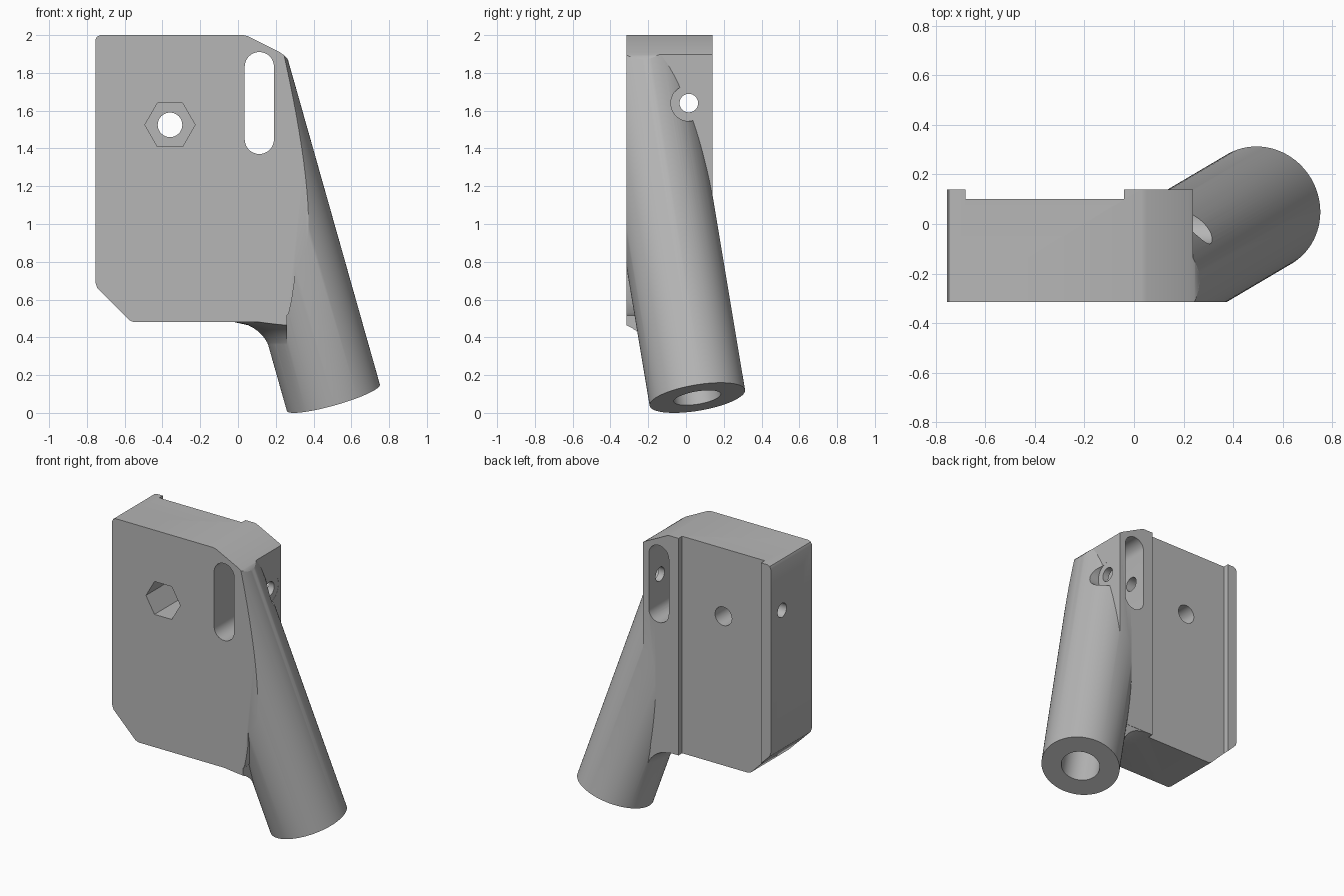
import bpy, bmesh, math
from mathutils import Vector

cube = bpy.data.objects.get("Cube")
if cube:
    bpy.data.objects.remove(cube, do_unlink=True)

grey = bpy.data.materials.new("plain grey")
grey.use_nodes = True
colour = (0.47, 0.47, 0.47, 1)
grey.diffuse_color = colour
grey.node_tree.nodes["Principled BSDF"].inputs["Base Color"].default_value = colour

BASE = Vector((0.505, 0.06, 0.08))               # centre of the tube's lower end
AXIS = Vector((-0.283, -0.167, 1)).normalized()  # direction the tube leans
TURN = Vector((0, 0, 1)).rotation_difference(AXIS)
RADIUS = 0.256
FRONT, BACK = -0.315, 0.14


def loft(name, rings):
    """Closed solid through rings of equal point count."""
    bm = bmesh.new()
    loops = [[bm.verts.new(p) for p in ring] for ring in rings]
    n = len(loops[0])
    for a, b in zip(loops, loops[1:]):
        for i in range(n):
            j = (i + 1) % n
            bm.faces.new((a[i], a[j], b[j], b[i]))
    bm.faces.new(loops[0][::-1])
    bm.faces.new(loops[-1])
    bmesh.ops.recalc_face_normals(bm, faces=bm.faces)
    mesh = bpy.data.meshes.new(name)
    bm.to_mesh(mesh)
    bm.free()
    mesh.materials.append(grey)
    obj = bpy.data.objects.new(name, mesh)
    bpy.context.collection.objects.link(obj)
    return obj


def prism(name, profile, y0, y1):
    return loft(name, [[(x, y, z) for x, z in profile] for y in (y0, y1)])


def box(name, x0, x1, y0, y1, z0, z1):
    return prism(name, [(x0, z0), (x1, z0), (x1, z1), (x0, z1)], y0, y1)


def rod(name, start, direction, length, radius, sides=64):
    q = Vector((0, 0, 1)).rotation_difference(direction)
    circle = [q @ Vector((radius * math.cos(a), radius * math.sin(a), 0))
              for a in (math.tau * i / sides for i in range(sides))]
    return loft(name, [[start + direction * d + p for p in circle] for d in (0, length)])


def combine(target, other, operation):
    mod = target.modifiers.new(operation, 'BOOLEAN')
    mod.operation, mod.solver, mod.object = operation, 'EXACT', other
    bpy.context.view_layer.objects.active = target
    bpy.ops.object.modifier_apply(modifier=mod.name)
    bpy.data.objects.remove(other, do_unlink=True)


# Block with cut corner; oversize at front and top, trimmed below
body = prism("bracket_body", [
    (-0.755, 2.1), (-0.755, 0.69), (-0.745, 0.66), (-0.575, 0.49), (-0.55, 0.48),
    (0.2, 0.48), (0.245, 0.495), (0.27, 0.53), (0.285, 0.6), (0.3, 0.7),
    (0.3, 0.82), (0.237, 1.05), (0.237, 2.1)], FRONT - 0.05, BACK)

# Leaning tube
combine(body, rod("tube", BASE, AXIS, 2.1, RADIUS, 96), 'UNION')

# Concave flare joining the tube to the underside of the block
BLEND = 0.14
rings = []
for k in range(11):
    t = min(k / 9, 1)
    z = 0.48 - BLEND * (1 - t) + (0.04 if k == 10 else 0)
    r = RADIUS - 0.002 + BLEND * (1 - math.sqrt(1 - t * t))
    ring = []
    for i in range(96):
        a = math.tau * i / 96
        p = BASE + TURN @ Vector((r * math.cos(a), r * math.sin(a), 0))
        ring.append(p + AXIS * ((z - p.z) / AXIS.z))
    rings.append(ring)
flare = loft("flare", rings)
combine(flare, box("flare_limit", -0.3, 0.26, -0.5, BACK - 0.002, 0.2, 0.6), 'INTERSECT')
combine(body, flare, 'UNION')

# Trim everything to the flat front and the sloping top
combine(body, prism("outline", [
    (-0.9, -0.2), (1, -0.2), (1, 1.3), (0.265, 1.87), (0.245, 1.893), (0.22, 1.91),
    (0.05, 1.995), (0.03, 2), (-0.728, 2), (-0.747, 1.992), (-0.757, 1.97), (-0.9, 1.9)],
    FRONT, 0.8), 'INTERSECT')

# Shallow channel down the back
combine(body, box("channel", -0.68, -0.04, 0.1, 0.4, 0.3, 2.2), 'DIFFERENCE')

# Rounded slot right through the block
slot = []
for centre, begin in ((1.833, 0), (1.448, math.pi)):
    for i in range(17):
        a = begin + math.pi * i / 16
        slot.append((0.113 + 0.0775 * math.cos(a), centre + 0.0775 * math.sin(a)))
combine(body, prism("slot", slot, -0.6, 0.6), 'DIFFERENCE')

# Bolt hole with hexagonal nut pocket
Y, X = Vector((0, 1, 0)), Vector((1, 0, 0))
combine(body, rod("bolt_hole", Vector((-0.36, -0.6, 1.525)), Y, 1.2, 0.065, 48), 'DIFFERENCE')
hexagon = [(-0.36 + 0.133 * math.cos(i * math.pi / 3), 1.525 + 0.133 * math.sin(i * math.pi / 3))
           for i in range(6)]
combine(body, prism("nut_pocket", hexagon, -0.6, -0.05), 'DIFFERENCE')

# Cross hole, and the screw head clearance cut into the tube
combine(body, rod("cross_hole", Vector((-1, 0.015, 1.64)), X, 2, 0.049, 48), 'DIFFERENCE')
combine(body, rod("head_clearance", Vector((0.236, 0.015, 1.64)), X, 0.6, 0.095, 48), 'DIFFERENCE')

# Stepped bore up the tube, narrow part opening into the slot
combine(body, rod("wide_bore", BASE - AXIS * 0.1, AXIS, 1.0, 0.126), 'DIFFERENCE')
combine(body, rod("narrow_bore", BASE + AXIS * 0.8, AXIS, 0.62, 0.045, 32), 'DIFFERENCE')

bpy.ops.object.select_all(action='DESELECT')
body.select_set(True)
bpy.context.view_layer.objects.active = body
bpy.ops.object.shade_smooth_by_angle(angle=math.radians(25))
